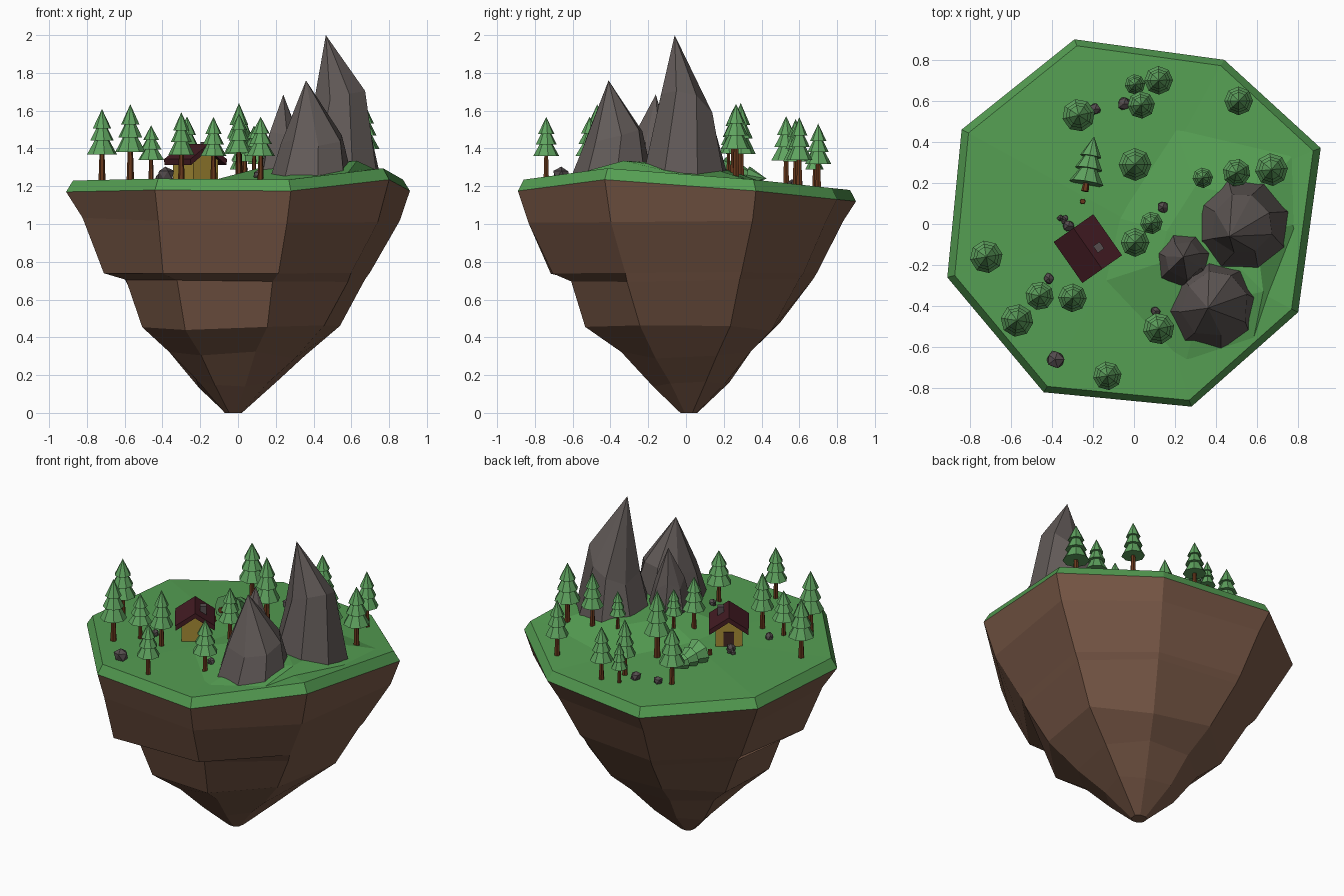
import bpy, bmesh, math, random
from mathutils import Matrix, Vector
from mathutils.bvhtree import BVHTree

if "Cube" in bpy.data.objects:
    bpy.data.objects.remove(bpy.data.objects["Cube"])

random.seed(4)


def material(name, col):
    m = bpy.data.materials.new(name)
    m.diffuse_color = (*col, 1)
    m.use_nodes = True
    m.node_tree.nodes["Principled BSDF"].inputs["Base Color"].default_value = m.diffuse_color
    return m


GRASS = material("grass green", (0.09, 0.34, 0.085))
LEAF = material("pine green", (0.115, 0.37, 0.115))
EARTH = material("earth brown", (0.19, 0.098, 0.062))
STONE = material("mountain grey", (0.122, 0.103, 0.098))
BOULDER = material("boulder grey", (0.09, 0.073, 0.075))
BARK = material("bark brown", (0.14, 0.04, 0.012))
WALL = material("ochre wall", (0.38, 0.26, 0.035))
ROOF = material("dark red roof", (0.055, 0.011, 0.016))
DOOR = material("door brown", (0.055, 0.02, 0.016))


def finish(name, bm, *mats):
    bmesh.ops.recalc_face_normals(bm, faces=bm.faces)
    me = bpy.data.meshes.new(name)
    bm.to_mesh(me)
    bm.free()
    for m in mats:
        me.materials.append(m)
    ob = bpy.data.objects.new(name, me)
    bpy.context.collection.objects.link(ob)
    return ob


def loft(bm, rings, tip=None, cap=False, mat=0):
    """Skin equal-length rings; close the end with a tip point or a flat cap."""
    vs = [[bm.verts.new(p) for p in r] for r in rings]
    n = len(vs[0])
    faces = []
    for a, b in zip(vs, vs[1:]):
        for i in range(n):
            j = (i + 1) % n
            faces.append(bm.faces.new((a[i], a[j], b[j], b[i])))
    if tip is not None:
        t = bm.verts.new(tip)
        for i in range(n):
            faces.append(bm.faces.new((vs[-1][i], vs[-1][(i + 1) % n], t)))
    if cap:
        faces.append(bm.faces.new(vs[0]))
        if tip is None:
            faces.append(bm.faces.new(vs[-1]))
    for f in faces:
        f.material_index = mat


def circle(n, r, z, cx=0, cy=0, turn=0):
    return [Vector((cx + r * math.cos(turn + math.tau * i / n),
                    cy + r * math.sin(turn + math.tau * i / n), z)) for i in range(n)]


# island outline: x, y, z of the lower grass edge
RIM = [(-.29, .90, 1.12), (.44, .80, 1.13), (.91, .37, 1.175), (.80, -.43, 1.235),
       (.28, -.89, 1.175), (-.44, -.82, 1.18), (-.91, -.26, 1.17), (-.84, .46, 1.16)]

# earth body: height, outline scale at each corner, roughness
LAYERS = [
    (1.02, (.92, .92, .945, .93, .94, .95, .90, .92), .015),
    (.745, (.77, .77, .78, .76, .80, .88, .77, .75), .01),
    (.70, (.74, .74, .75, .74, .69, .71, .64, .70), .01),
    (.455, (.54, .55, .61, .59, .61, .60, .54, .53), .025),
    (.30, (.37, .41, .41, .40, .40, .40, .38, .37), .03),
    (.16, (.24, .24, .25, .22, .21, .23, .22, .22), .03),
    (.0, (.05, .05, .05, .05, .05, .05, .05, .05), 0),
]
rings = [[Vector(p) for p in RIM]]
for z, scales, rough in LAYERS:
    k = 1 - z / 1.2
    rings.append([Vector((x * s - .025 * k, y * s + .015 * k, z + random.uniform(-rough, rough)))
                  for (x, y, _), s in zip(RIM, scales)])
bm = bmesh.new()
loft(bm, rings)
bm.faces.new([v for v in bm.verts if v.co.z < .001])
finish("island_earth", bm, EARTH)

# grass top
bm = bmesh.new()
loft(bm, [RIM, [(x * .96, y * .965, z + .06) for x, y, z in RIM]], tip=(0, 0, 1.225))
surfaces = [BVHTree.FromBMesh(bm)]
finish("grass_top", bm, GRASS)


def ground(x, y):
    hits = [s.ray_cast(Vector((x, y, 3)), Vector((0, 0, -1)))[0] for s in surfaces]
    return max(h.z for h in hits if h)


# low grassy mound under the mountains
edge = [(-.15, -.28), (.25, -.68), (.58, -.57), (.79, 0), (.78, .34), (.2, .47), (-.08, .03)]
c = Vector((.40, -.10, 1.32))
low = [Vector((x, y, ground(x, y) - .004)) for x, y in edge]
high = [v.lerp(c, .5) for v in low]
for v in high:
    v.z = 1.30
high[2] = Vector((.63, -.33, 1.335))
bm = bmesh.new()
loft(bm, [low, high], tip=c)
surfaces.append(BVHTree.FromBMesh(bm))
finish("grass_mound", bm, GRASS)


# mountains: base centre, base radius, shoulder radius, height and tilt, peak
def mountain(name, cx, cy, r, r2, z2, tilt, peak, turn, n=8):
    base = circle(n, r, 1.19, cx, cy, turn)
    mid = circle(n, r2, z2, cx, cy, turn + .12)
    for v in base + mid:
        v.x += random.uniform(-.012, .012)
        v.y += random.uniform(-.012, .012)
    for v in mid:
        v.z += tilt[0] * (v.x - cx) + tilt[1] * (v.y - cy) + random.uniform(-.03, .03)
    bm = bmesh.new()
    loft(bm, [base, mid], tip=peak, cap=True)
    finish(name, bm, STONE)


mountain("tall_mountain", .53, -.005, .25, .15, 1.62, (.7, -.3), (.465, -.06, 2.0), .3)
mountain("front_mountain", .395, -.39, .235, .165, 1.47, (.1, .25), (.36, -.41, 1.76), .1)
mountain("small_mountain", .24, -.175, .155, .09, 1.46, (0, 0), (.24, -.16, 1.685), .2, 7)


# pine trees: tapered trunk and three stacked cones
def pine(name, matrix, r, h, start=-.03):
    bm = bmesh.new()
    loft(bm, [circle(6, .05 * h, start * h), circle(6, .034 * h, .42 * h)], cap=True, mat=1)
    turn = random.uniform(0, 1)
    for z0, z1, k in ((.37, .75, 1), (.56, .89, .8), (.73, 1, .62)):
        loft(bm, [circle(8, r * k, z0 * h, turn=turn)], tip=(0, 0, z1 * h), cap=True)
    bm.transform(matrix)
    finish(name, bm, LEAF, BARK)


TREES = [(-.72, -.16, .08, .38), (-.57, -.47, .08, .40), (-.46, -.35, .07, .29), (-.30, -.36, .07, .36),
         (-.13, -.74, .07, .33), (-.27, .53, .08, .37), (.005, -.09, .07, .33), (.085, .005, .055, .25),
         (.005, .29, .08, .43), (.035, .58, .067, .36), (.005, .68, .05, .26), (.12, .70, .07, .34),
         (.51, .60, .07, .36), (.335, .225, .05, .24), (.50, .25, .068, .34), (.67, .265, .08, .38),
         (.12, -.51, .077, .33)]
for i, (x, y, r, h) in enumerate(TREES):
    pine(f"pine_tree_{i + 1}", Matrix.Translation((x, y, ground(x, y))), r, h)

# fallen pine and its stump
lie = Vector((.06, .36, -.05)).to_track_quat('Z', 'Y').to_matrix().to_4x4()
pine("fallen_pine", Matrix.Translation((-.255, .065, 1.29)) @ lie, .085, .37, start=.26)
bm = bmesh.new()
loft(bm, [circle(6, .016, 1.2, -.25, .11), circle(6, .013, 1.255, -.25, .11)], cap=True)
finish("stump", bm, BARK)

# cabin: local x across the gable, local y along the ridge
cabin = Matrix.Translation((-.225, -.12, 1.21)) @ Matrix.Rotation(.61, 4, 'Z')


def along_y(name, profile, y0, y1, mat):
    bm = bmesh.new()
    loft(bm, [[(x, y, z) for x, z in profile] for y in (y0, y1)], cap=True)
    bm.transform(cabin)
    finish(name, bm, mat)


def plate(x0, x1, z0, z1):
    return [(x0, z0), (x1, z0), (x1, z1), (x0, z1)]


along_y("cabin_walls", [(-.08, 0), (.08, 0), (.08, .13), (0, .19), (-.08, .13)], -.095, .095, WALL)
along_y("cabin_roof", [(-.115, .102), (0, .183), (.115, .102), (.118, .133), (0, .214), (-.118, .133)],
        -.122, .122, ROOF)
along_y("cabin_door", plate(-.03, .03, 0, .11), .09, .1, DOOR)
along_y("cabin_chimney", plate(.028, .066, .12, .225), -.045, -.005, BOULDER)

# scattered boulders
ROCKS = [(-.19, .56, .03), (-.05, .585, .034), (.14, .08, .03), (-.415, -.265, .028), (-.385, -.66, .047),
         (.105, -.425, .024), (-.36, .028, .017), (-.335, .03, .016), (-.32, -.01, .028), (-.34, .01, .014)]
for i, (x, y, r) in enumerate(ROCKS):
    bm = bmesh.new()
    bmesh.ops.create_icosphere(bm, subdivisions=1, radius=r)
    for v in bm.verts:
        v.co *= random.uniform(.85, 1.15)
    bm.transform(Matrix.Translation((x, y, ground(x, y) + .45 * r)))
    finish(f"boulder_{i + 1}", bm, BOULDER)
